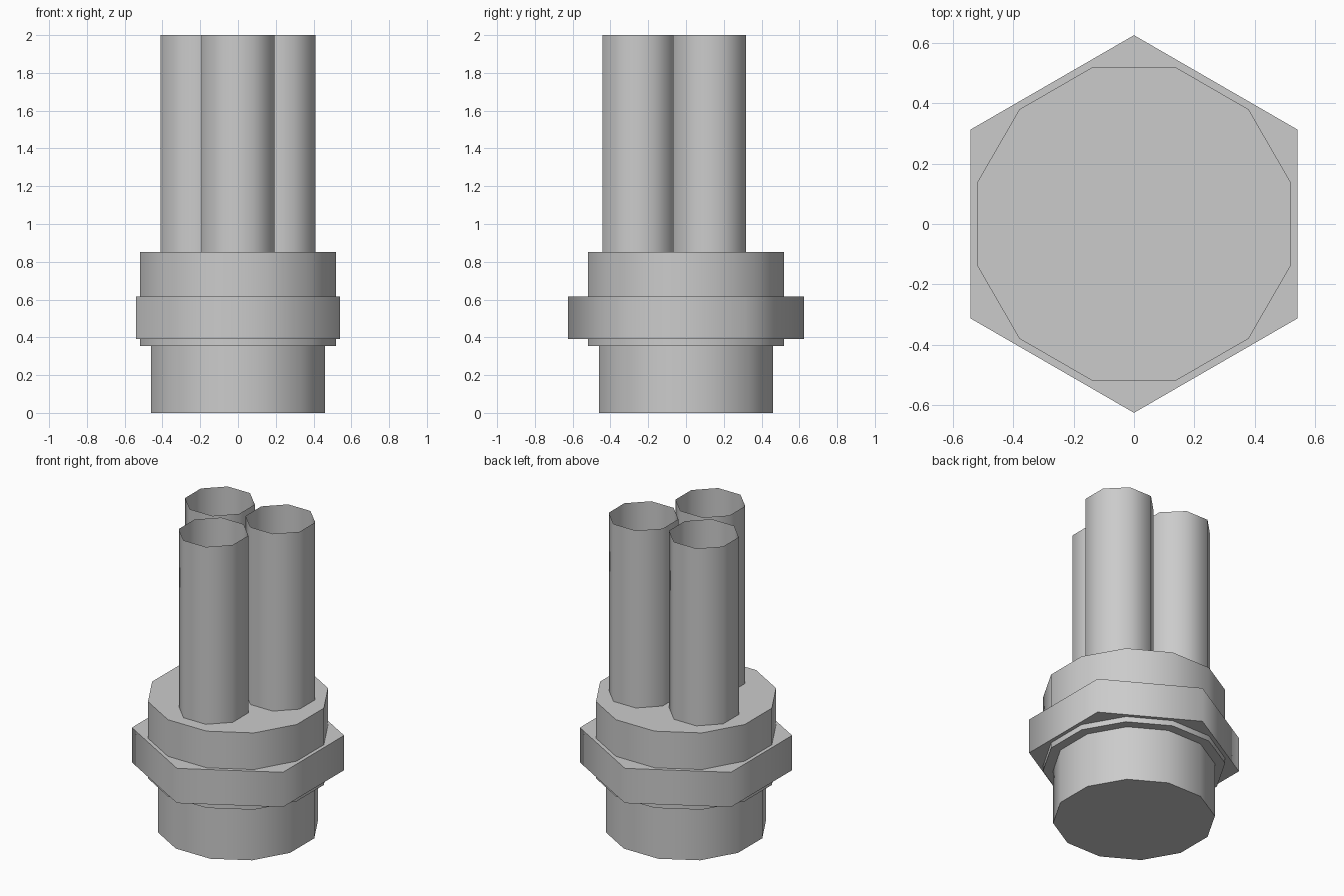
import bpy
from math import cos, sin, pi, radians

cube = bpy.data.objects.get("Cube")
if cube:
    bpy.data.objects.remove(cube, do_unlink=True)

grey = bpy.data.materials.new("plain_grey")
grey.use_nodes = True
colour = (0.6, 0.6, 0.6, 1)
grey.diffuse_color = colour
grey.node_tree.nodes["Principled BSDF"].inputs["Base Color"].default_value = colour


def prism(name, sides, apothem, bottom, top, x=0, y=0, cap='NGON'):
    """Upright prism with a flat side facing +x, shaded smooth around its wall."""
    bpy.ops.mesh.primitive_cylinder_add(
        vertices=sides, radius=apothem / cos(pi / sides), depth=top - bottom,
        end_fill_type=cap, location=(x, y, (top + bottom) / 2))
    obj = bpy.context.object
    obj.name = name
    # the primitive starts with a corner on +y
    obj.rotation_euler.z = 0 if sides == 6 else pi / sides
    obj.data.materials.append(grey)
    bpy.ops.object.shade_smooth_by_angle(angle=radians(70))
    return obj


# Stepped body: plug, collar and hexagonal nut
prism("base_plug", 12, 0.46, 0, 0.355)
prism("collar", 12, 0.518, 0.355, 0.852)
prism("hex_nut", 6, 0.541, 0.39, 0.615)

# Three open thin-walled tubes standing on the collar
for i, side in enumerate(("front", "back_left", "back_right")):
    a = -pi / 2 + i * 2 * pi / 3
    prism(side + "_tube", 8, 0.193, 0.852, 2,
          0.25 * cos(a), 0.25 * sin(a), cap='NOTHING')
